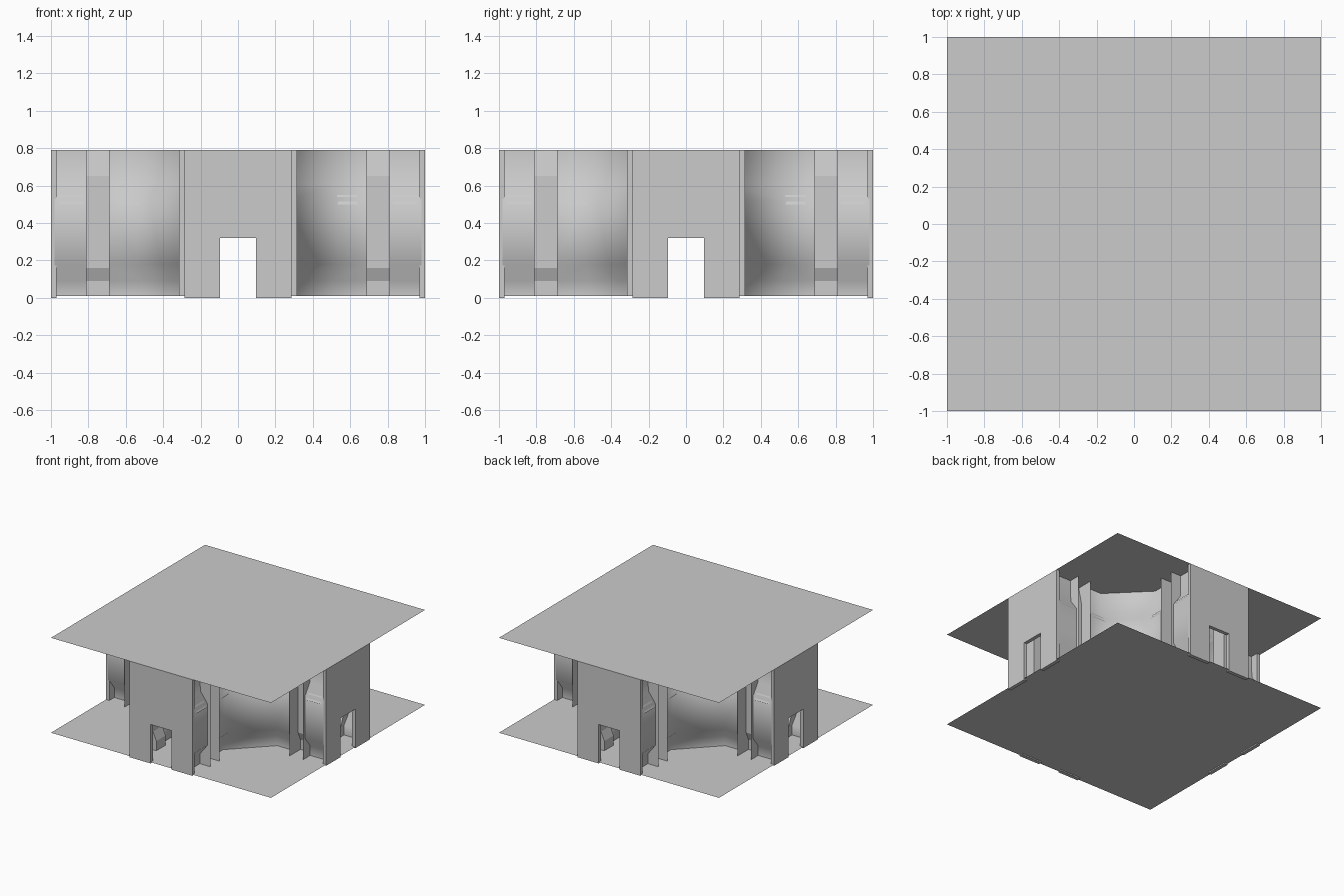
import bpy, bmesh, math

if "Cube" in bpy.data.objects:
    bpy.data.objects.remove(bpy.data.objects["Cube"])

FLOOR, CEIL = 0.01, 0.79
# wall cross-sections: (distance from corridor axis, height)
WALL = [(.22, .01), (.22, .09), (.29, .18), (.29, .52), (.225, .61), (.22, .79)]
RIB = [(.175, .01), (.175, .09), (.205, .16), (.205, .65), (.175, .79)]
OUTER = .315


def make(name, verts, faces, smooth=False):
    mesh = bpy.data.meshes.new(name)
    mesh.from_pydata(verts, [], faces)
    bm = bmesh.new()
    bm.from_mesh(mesh)
    bmesh.ops.recalc_face_normals(bm, faces=bm.faces)
    bm.to_mesh(mesh)
    bm.free()
    ob = bpy.data.objects.new(name, mesh)
    bpy.context.collection.objects.link(ob)
    if smooth:
        bpy.ops.object.select_all(action='DESELECT')
        ob.select_set(True)
        bpy.context.view_layer.objects.active = ob
        bpy.ops.object.shade_smooth_by_angle(angle=math.radians(55))
    return ob


def loft(name, rows, smooth=False):
    n = len(rows[0])
    faces = [(r*n+i, r*n+i+1, (r+1)*n+i+1, (r+1)*n+i)
             for r in range(len(rows)-1) for i in range(n-1)]
    return make(name, [p for row in rows for p in row], faces, smooth)


def corner_path(o):
    # plan path of the chamfered corner at offset o
    c = .51 + .414*(o - .22)
    return [(o, .69), (o, c), (c, o), (.69, o)]


# floor and ceiling sheets
for name, z in (("floor", FLOOR), ("ceiling", CEIL)):
    make(name, [(-1, -1, z), (1, -1, z), (1, 1, z), (-1, 1, z)], [(0, 1, 2, 3)])

for sx in (-1, 1):
    for sy in (-1, 1):
        # chamfered corner walls of the crossing
        loft("corner_wall", [[(sx*x, sy*y, z) for x, y in corner_path(o)]
                             for o, z in WALL], True)
        for swap in (False, True):
            def P(across, along, z):
                x, y = (along, across) if swap else (across, along)
                return (sx*x, sy*y, z)

            # wall next to the doorway
            loft("arm_wall", [[P(o, .81, z), P(o, .98, z)] for o, z in WALL], True)
            # recessed rib between two flat plates
            loft("rib_wall", [[P(o, .69, z), P(o, .81, z)] for o, z in RIB])
            for a in (.69, .81):
                prof = RIB + [(OUTER, CEIL), (OUTER, FLOOR)]
                make("rib_plate", [P(o, a, z) for o, z in prof],
                     [tuple(range(len(prof)))])
            # small tilted light panels
            for a, b in ((.50, .64), (.83, .96)):
                make("light_panel", [P(.298, a, .50), P(.298, b, .50),
                                     P(.27, b, .55), P(.27, a, .55)], [(0, 1, 2, 3)])

# door panels with an opening, one per arm
U = [(-.285, 0), (-.095, 0), (-.095, .32), (.095, .32), (.095, 0), (.285, 0),
     (.285, CEIL), (-.285, CEIL)]
n = len(U)
for k in range(4):
    verts = [(x, -1, z) for x, z in U] + [(x, -.97, z) for x, z in U]
    faces = [tuple(range(n)), tuple(range(2*n-1, n-1, -1))]
    faces += [(i, (i+1) % n, (i+1) % n + n, i+n) for i in range(n)]
    ob = make("door_panel", verts, faces)
    ob.rotation_euler.z = k*math.pi/2
